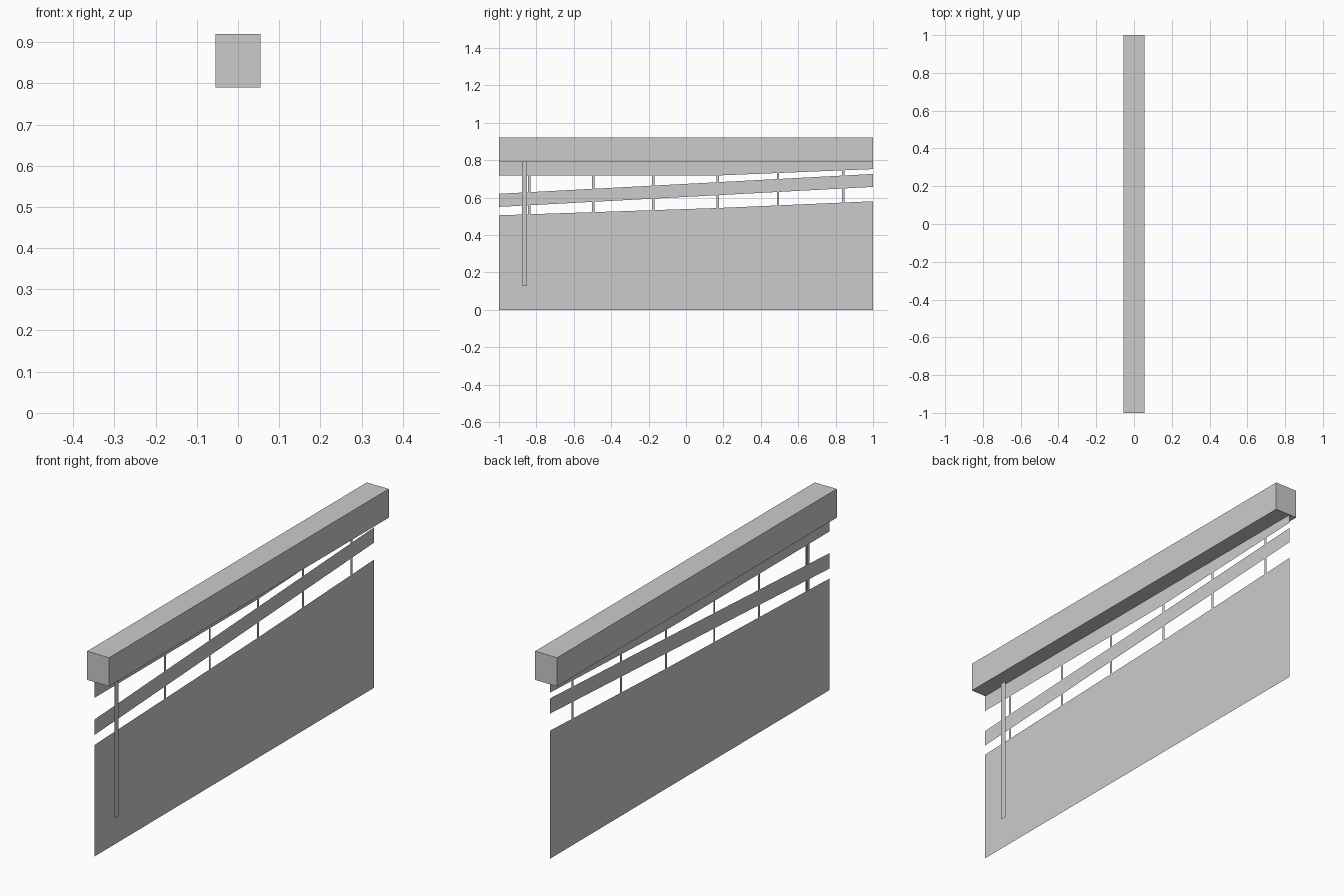
import bpy

cube = bpy.data.objects.get("Cube")
if cube:
    bpy.data.objects.remove(cube, do_unlink=True)

grey = bpy.data.materials.new("light_grey")
grey.use_nodes = True
COLOUR = (0.6, 0.6, 0.6, 1)
grey.diffuse_color = COLOUR
grey.node_tree.nodes["Principled BSDF"].inputs["Base Color"].default_value = COLOUR

FABRIC_X = -0.019
STRAP_X = -0.004
RAIL_BOTTOM = 0.79
RIB_CENTRES = [-0.837, -0.495, -0.175, 0.17, 0.492, 0.84]
RIB_HALF = 0.0065


def line(*points):
    """Height along y, interpolated between the given (y, z) points."""
    def height(y):
        for (y0, z0), (y1, z1) in zip(points, points[1:]):
            if y <= y1:
                return z0 + (z1 - z0) * (y - y0) / (y1 - y0)
        return points[-1][1]
    return height


def strip(name, ys, bottom, top, x=FABRIC_X):
    """Thin upright sheet between two height curves."""
    verts = [(x, y, edge(y)) for y in ys for edge in (bottom, top)]
    faces = [(2 * i, 2 * i + 2, 2 * i + 3, 2 * i + 1) for i in range(len(ys) - 1)]
    mesh = bpy.data.meshes.new(name)
    mesh.from_pydata(verts, [], faces)
    mesh.materials.append(grey)
    obj = bpy.data.objects.new(name, mesh)
    bpy.context.collection.objects.link(obj)
    return obj


def level(z):
    return line((-1, z), (1, z))


# Head rail
bpy.ops.mesh.primitive_cube_add(size=1, location=(0, 0, (RAIL_BOTTOM + 0.92) / 2))
rail = bpy.context.object
rail.name = "head_rail"
rail.scale = (0.11, 2, 0.92 - RAIL_BOTTOM)
bpy.ops.object.transform_apply(location=False, rotation=False, scale=True)
rail.data.materials.append(grey)

# Edges of the fabric bands
panel_top = line((-1, 0.505), (0.17, 0.544), (1, 0.58))
slat_bottom = line((-1, 0.55), (1, 0.657))
slat_top = line((-1, 0.62), (1, 0.726))
valance_bottom = line((-1, 0.718), (0.17, 0.718), (1, 0.752))

# Fabric bands
stations = [-1, 0.17, 1]
strip("lower_panel", stations, level(0), panel_top)
strip("middle_slat", stations, slat_bottom, slat_top)
strip("upper_valance", stations, valance_bottom, level(RAIL_BOTTOM))

# Ribs bridging both gaps
for i, y in enumerate(RIB_CENTRES, 1):
    ys = [y - RIB_HALF, y + RIB_HALF]
    strip(f"lower_rib_{i}", ys, panel_top, slat_bottom)
    strip(f"upper_rib_{i}", ys, slat_top, valance_bottom)

# Hanging pull strap
strip("pull_strap", [-0.878, -0.849], level(0.13), level(RAIL_BOTTOM), STRAP_X)
